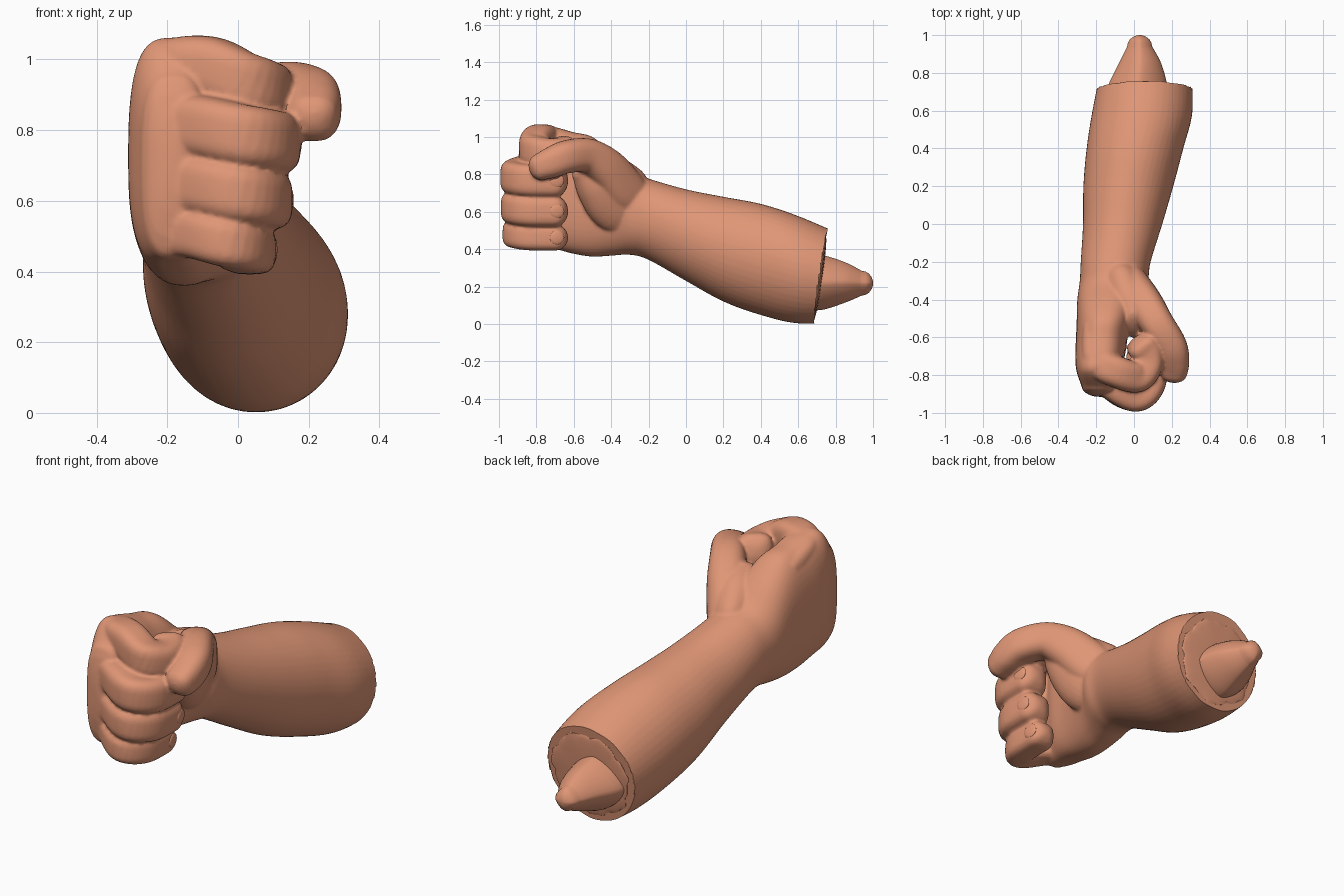
import bpy, bmesh, math, random
from mathutils import Vector, Matrix

if "Cube" in bpy.data.objects:
    bpy.data.objects.remove(bpy.data.objects["Cube"])

random.seed(4)
skin = bpy.data.materials.new("salmon skin")
skin.diffuse_color = (0.74, 0.305, 0.18, 1)
skin.use_nodes = True
skin.node_tree.nodes["Principled BSDF"].inputs["Base Color"].default_value = skin.diffuse_color


def spline(rows, steps):
    """Catmull-Rom through rows of numbers."""
    out = []
    n = len(rows)
    for i in range(n - 1):
        p = [rows[max(i - 1, 0)], rows[i], rows[i + 1], rows[min(i + 2, n - 1)]]
        for s in range(steps):
            t = s / steps
            out.append([0.5 * (2 * b + (c - a) * t + (2 * a - 5 * b + 4 * c - d) * t * t
                               + (3 * b - a - 3 * c + d) * t ** 3) for a, b, c, d in zip(*p)])
    return out + [list(rows[-1])]


def loft(bm, rows, cap, power=2.0, planar=False, steps=6, seg=32):
    """Tube through rows (x, y, z, half thickness, half height, [power]) with a rounded far end."""
    pts = spline(rows, steps)
    rings = []
    for i, p in enumerate(pts):
        a, b = Vector(pts[max(i - 1, 0)][:3]), Vector(pts[min(i + 1, len(pts) - 1)][:3])
        t = (b - a).normalized()
        if planar:
            t = Vector((0, math.copysign(1, t.y), 0))
        rings.append((Vector(p[:3]), t, p[3], p[4], p[5] if len(p) > 5 else power))
    c, t, ra, rb, pw = rings[-1]
    for ang in (20, 40, 60, 75, 86):
        q = math.radians(ang)
        rings.append((c + t * cap * math.sin(q), t, ra * math.cos(q), rb * math.cos(q), pw))
    loops = []
    for c, t, ra, rb, pw in rings:
        n = t.cross(Vector((0, 0, 1))).normalized()
        up = n.cross(t)
        loop = []
        for k in range(seg):
            u, v = math.cos(2 * math.pi * k / seg), math.sin(2 * math.pi * k / seg)
            u = math.copysign(abs(u) ** (2 / pw), u)
            v = math.copysign(abs(v) ** (2 / pw), v)
            loop.append(bm.verts.new(c + n * ra * u + up * rb * v))
        loops.append(loop)
    faces = [bm.faces.new(loops[0][::-1]), bm.faces.new(loops[-1])]
    for A, B in zip(loops, loops[1:]):
        for k in range(seg):
            j = (k + 1) % seg
            faces.append(bm.faces.new((A[k], A[j], B[j], B[k])))
    bmesh.ops.recalc_face_normals(bm, faces=faces)


def finish(bm, name, angle=40):
    me = bpy.data.meshes.new(name)
    bm.to_mesh(me)
    bm.free()
    ob = bpy.data.objects.new(name, me)
    bpy.context.collection.objects.link(ob)
    me.materials.clear()
    me.materials.append(skin)
    bpy.ops.object.select_all(action='DESELECT')
    ob.select_set(True)
    bpy.context.view_layer.objects.active = ob
    bpy.ops.object.shade_smooth_by_angle(angle=math.radians(angle))
    return ob


# Forearm running into the palm and knuckles
bm = bmesh.new()
arm = [(0.85, 0.065, 0.24, 0.235, 0.23, 2), (0.6, 0.045, 0.29, 0.265, 0.287, 2),
       (0.4, 0.005, 0.345, 0.256, 0.297, 2), (0.2, -0.03, 0.40, 0.238, 0.28, 2),
       (0.0, -0.06, 0.475, 0.21, 0.245, 2), (-0.2, -0.097, 0.56, 0.185, 0.217, 2.1),
       (-0.3, -0.107, 0.592, 0.18, 0.222, 2.2), (-0.4, -0.137, 0.64, 0.163, 0.275, 2.3),
       (-0.5, -0.155, 0.68, 0.148, 0.32, 2.4), (-0.6, -0.17, 0.70, 0.137, 0.325, 2.6),
       (-0.7, -0.18, 0.727, 0.131, 0.325, 2.8), (-0.78, -0.19, 0.738, 0.114, 0.318, 3),
       (-0.86, -0.182, 0.70, 0.095, 0.265, 3)]
loft(bm, [(x, y, z, a, b, p) for y, x, z, a, b, p in arm], 0.055, planar=True, seg=48)

# Curled fingers: base z, half height, half thickness, x scale
path = [(-0.20, -0.60), (-0.19, -0.77), (-0.095, -0.86), (0.015, -0.908), (0.083, -0.84), (0.092, -0.70)]
fingers = [(0.812, 0.088, 0.086, 1.0), (0.648, 0.083, 0.083, 0.93), (0.508, 0.070, 0.074, 0.8)]
nails = []
for z, h, th, s in fingers:
    rows = [(-0.2 + (x + 0.2) * s, y, z - max(0, x + 0.1) * 0.24, th, h) for x, y in path]
    loft(bm, rows, 0.07, power=3.4)
    nails.append((rows[-1][0] + th * 0.9, -0.69, rows[-1][2], 0.15))
index = [(-0.19, -0.56, 0.90), (-0.185, -0.725, 0.965), (-0.085, -0.785, 0.978), (0.018, -0.808, 0.932),
         (0.068, -0.745, 0.907), (0.066, -0.68, 0.908), (0.04, -0.64, 0.92)]
loft(bm, [(x, y, z, 0.084, 0.088) for x, y, z in index], 0.05, power=3.1)

# Web of flesh between palm and thumb
loft(bm, [(-0.10, -0.20, 0.57, 0.09, 0.13), (-0.045, -0.34, 0.66, 0.115, 0.19),
          (0.0, -0.45, 0.775, 0.125, 0.165), (0.03, -0.52, 0.85, 0.095, 0.115)], 0.05)

# Thumb
loft(bm, [(-0.06, -0.26, 0.64, 0.09, 0.10), (-0.005, -0.34, 0.72, 0.10, 0.12),
          (0.06, -0.43, 0.83, 0.098, 0.11), (0.125, -0.53, 0.90, 0.088, 0.092),
          (0.195, -0.64, 0.893, 0.083, 0.088), (0.213, -0.72, 0.862, 0.08, 0.083),
          (0.212, -0.78, 0.838, 0.073, 0.072)], 0.06, power=2.6)

# Fuse the limb into one skin, then cut it square at the elbow
src = finish(bm, "limb_source")
m = src.modifiers.new("fuse", 'REMESH')
m.mode, m.voxel_size = 'VOXEL', 0.0085
m = src.modifiers.new("soften", 'SMOOTH')
m.factor, m.iterations = 0.5, 5
dg = bpy.context.evaluated_depsgraph_get()
fused = bpy.data.meshes.new_from_object(src.evaluated_get(dg))
bpy.data.objects.remove(src)
bm = bmesh.new()
bm.from_mesh(fused)
cut_n = Vector((0, 0.49, -0.07)).normalized()
cut_p = Vector((0.06, 0.716, 0.25))
bmesh.ops.bisect_plane(bm, geom=bm.verts[:] + bm.edges[:] + bm.faces[:],
                       plane_co=cut_p, plane_no=cut_n, clear_outer=True)
# The rim sits further back on both sides than in the middle
for v in {v for e in bm.edges if e.is_boundary for v in e.verts}:
    a = math.atan2(v.co.z - 0.25, v.co.x - 0.06)
    v.co.y += 0.004 - 0.012 * math.cos(a) ** 2 + 0.002 * math.sin(11 * a)
bmesh.ops.holes_fill(bm, edges=[e for e in bm.edges if e.is_boundary], sides=0)
finish(bm, "forearm_and_fist", 45)

# Torn flesh on the cut end
bm = bmesh.new()
bmesh.ops.create_icosphere(bm, subdivisions=4, radius=1)
rot = Vector((0, 1, 0)).rotation_difference(cut_n).to_matrix()
for v in bm.verts:
    a = math.atan2(v.co.z, v.co.x)
    r = 0.222 + 0.008 * math.sin(7 * a) + 0.006 * math.sin(17 * a + 1)
    v.co = cut_p + rot @ Vector((v.co.x * r, v.co.y * 0.014, v.co.z * r))
finish(bm, "torn_flesh", 30)

# Bone stump with ridged sides
bm = bmesh.new()
loft(bm, [(0.02, 0.64, 0.225, 0.16, 0.15), (0.02, 0.73, 0.222, 0.157, 0.146),
          (0.032, 0.85, 0.222, 0.112, 0.108), (0.03, 0.94, 0.218, 0.066, 0.066)],
     0.06, power=1.5, planar=True)
finish(bm, "bone_stump", 35)

# Nails: x, y, z, turn
nails.append((0.266, -0.775, 0.855, -0.35))
for i, (x, y, z, turn) in enumerate(nails):
    bm = bmesh.new()
    bmesh.ops.create_uvsphere(bm, u_segments=16, v_segments=8, radius=1)
    mat = (Matrix.Translation((x, y, z)) @ Matrix.Rotation(turn, 4, 'Z')
           @ Matrix.Diagonal((0.010, 0.04, 0.038, 1)))
    bmesh.ops.transform(bm, matrix=mat, verts=bm.verts)
    finish(bm, "thumb_nail" if i == 3 else f"finger_nail_{i + 1}")
